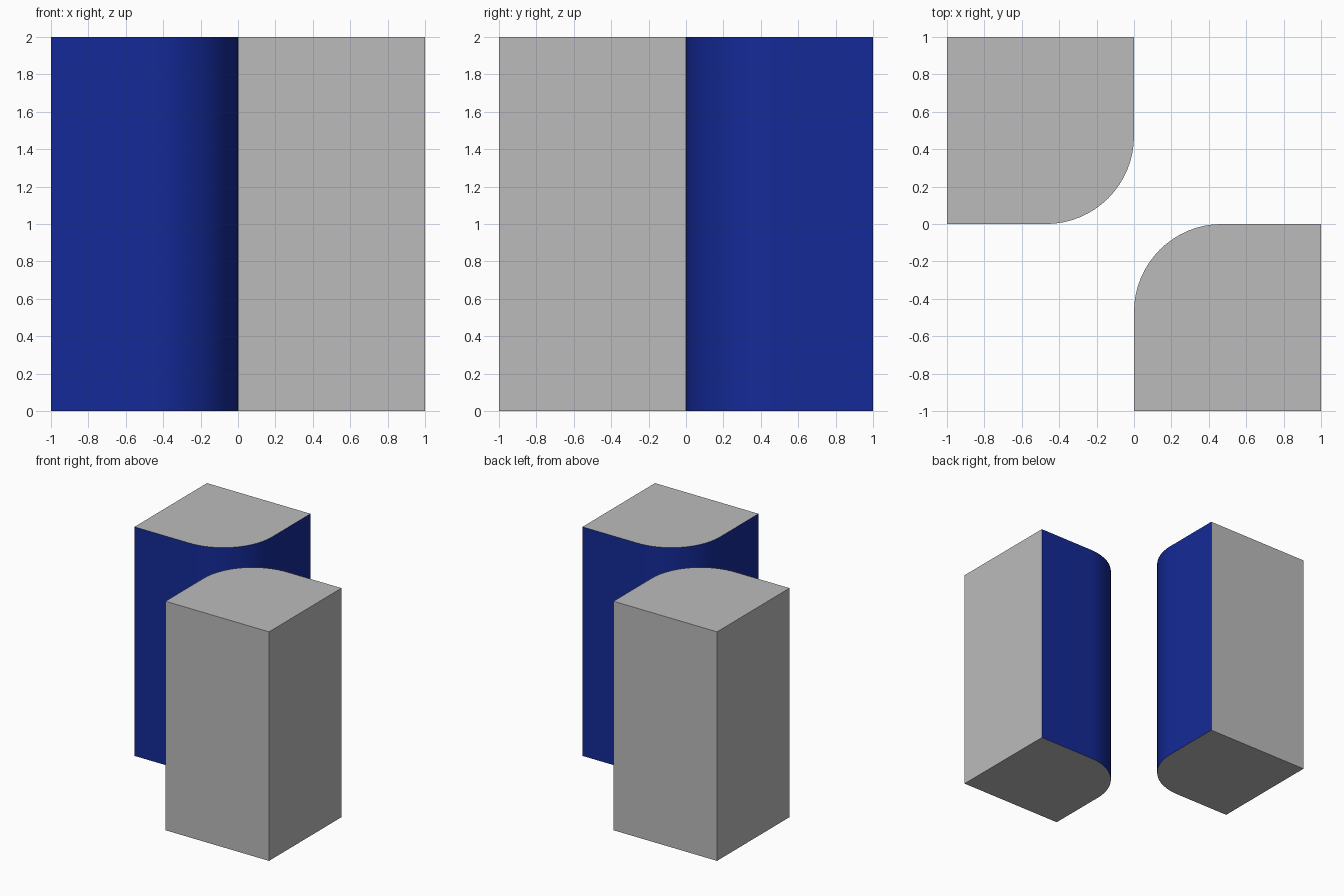
import bpy, bmesh
from math import radians, sin, cos

if "Cube" in bpy.data.objects:
    bpy.data.objects.remove(bpy.data.objects["Cube"])

RADIUS, STEPS, HEIGHT = 0.47, 16, 2.0

blue = bpy.data.materials.new("inner_blue")
blue.diffuse_color = (0.007, 0.023, 0.31, 1)
blue.use_nodes = True
blue.node_tree.nodes["Principled BSDF"].inputs["Base Color"].default_value = blue.diffuse_color
grey = bpy.data.materials.new("outer_grey")
grey.diffuse_color = (0.5, 0.5, 0.5, 1)
grey.use_nodes = True
grey.node_tree.nodes["Principled BSDF"].inputs["Base Color"].default_value = grey.diffuse_color


def rounded_block(name, turn):
    # Square profile with the corner nearest the centre rounded off
    arc = [(-RADIUS + RADIUS * sin(a), RADIUS - RADIUS * cos(a))
           for a in (radians(90) * i / STEPS for i in range(STEPS + 1))]
    profile = [(-1, 0)] + arc + [(0, 1), (-1, 1)]
    bm = bmesh.new()
    base = bm.faces.new([bm.verts.new((turn * x, turn * y, 0)) for x, y in profile])
    top = bmesh.ops.extrude_face_region(bm, geom=[base], use_keep_orig=True)["geom"]
    bmesh.ops.translate(bm, vec=(0, 0, HEIGHT),
                        verts=[v for v in top if isinstance(v, bmesh.types.BMVert)])
    bmesh.ops.recalc_face_normals(bm, faces=bm.faces)
    # The inner walls and the rounded corner are blue
    for f in bm.faces:
        c = f.calc_center_median() * turn
        outer = abs(f.normal.z) > 0.5 or c.x < -0.99 or c.y > 0.99
        f.material_index = 0 if outer else 1
    mesh = bpy.data.meshes.new(name)
    bm.to_mesh(mesh)
    bm.free()
    mesh.materials.append(grey)
    mesh.materials.append(blue)
    obj = bpy.data.objects.new(name, mesh)
    bpy.context.collection.objects.link(obj)
    bpy.ops.object.select_all(action='DESELECT')
    obj.select_set(True)
    bpy.context.view_layer.objects.active = obj
    bpy.ops.object.shade_smooth_by_angle(angle=radians(30))


# Two identical blocks, the second turned half a revolution
rounded_block("back_left_block", 1)
rounded_block("front_right_block", -1)
